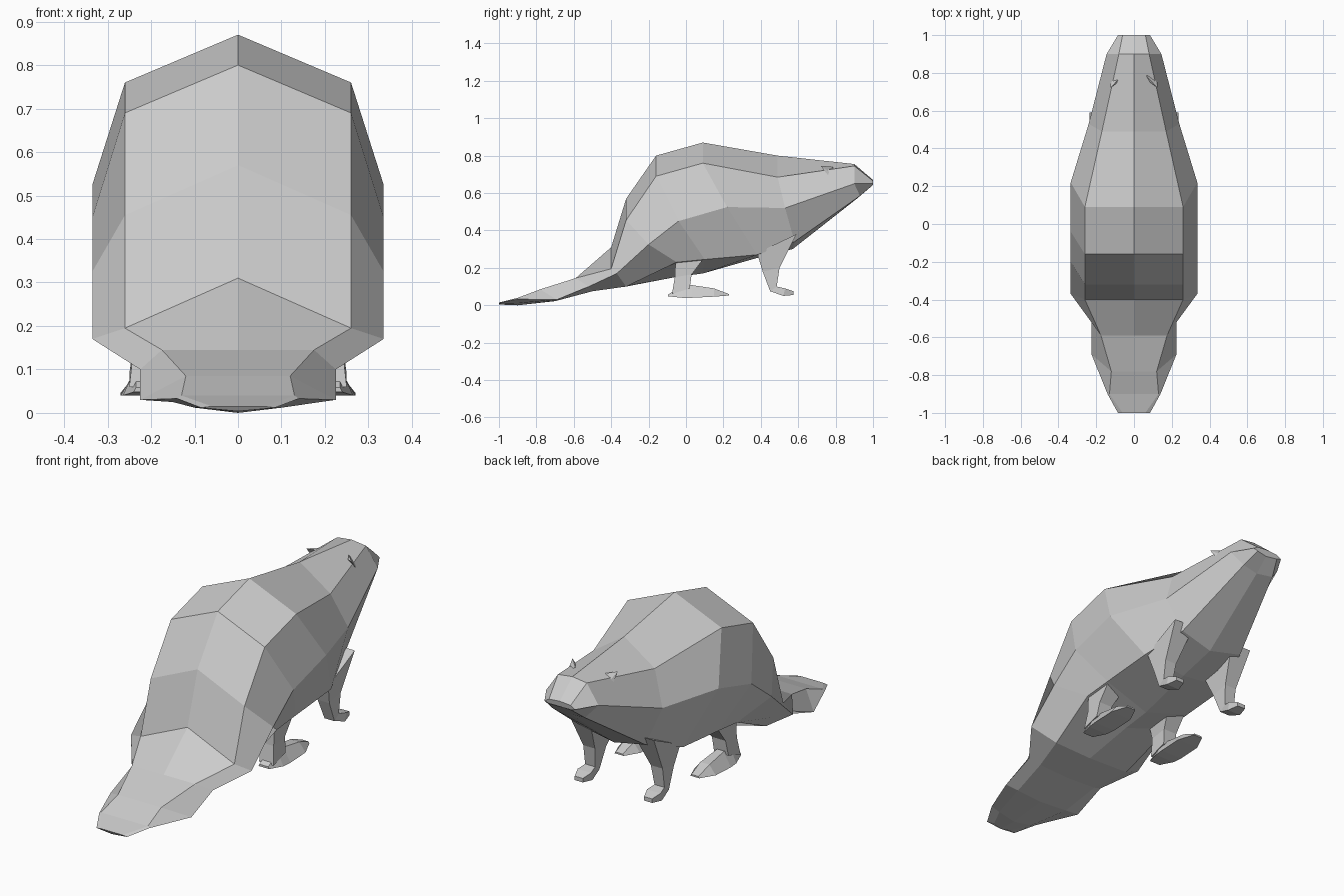
import bpy, bmesh

if "Cube" in bpy.data.objects:
    bpy.data.objects.remove(bpy.data.objects["Cube"])

fur = bpy.data.materials.new("grey_fur")
fur.diffuse_color = (0.6, 0.6, 0.6, 1)
fur.use_nodes = True
fur.node_tree.nodes["Principled BSDF"].inputs["Base Color"].default_value = fur.diffuse_color


def loft(name, rings):
    """Join closed rings of equal point count and cap both ends."""
    bm = bmesh.new()
    loops = [[bm.verts.new(p) for p in r] for r in rings]
    n = len(loops[0])
    for a, b in zip(loops, loops[1:]):
        for i in range(n):
            j = (i + 1) % n
            bm.faces.new((a[i], a[j], b[j], b[i]))
    bm.faces.new(loops[0])
    bm.faces.new(loops[-1])
    bmesh.ops.recalc_face_normals(bm, faces=bm.faces)
    mesh = bpy.data.meshes.new(name)
    bm.to_mesh(mesh)
    bm.free()
    mesh.materials.append(fur)
    obj = bpy.data.objects.new(name, mesh)
    bpy.context.collection.objects.link(obj)


def pair(name, rings):
    """Loft a part on both sides."""
    for side, s in (("right", 1), ("left", -1)):
        loft(f"{side}_{name}", [[(s * x, y, z) for x, y, z in r] for r in rings])


def body_ring(ridge_y, ridge_z, shoulder_x, shoulder_z, flank, low, belly_z):
    """Eight-sided section, mirrored across the middle."""
    half = [(shoulder_x, ridge_y, shoulder_z), flank, low]
    mirrored = [(-x, y, z) for x, y, z in reversed(half)]
    return [(0, ridge_y, ridge_z), *half, (0, low[1] - .01, belly_z), *mirrored]


def leg_ring(y0, z0, y1, z1, xi, xo):
    """Four-sided limb section running from back edge to front edge."""
    return [(xi, y0, z0), (xo, y0, z0), (xo, y1, z1), (xi, y1, z1)]


def foot_ring(y, z0, z1, half, taper):
    """Upright foot section, narrower on top."""
    c = .21
    return [(c - half, y, z0), (c + half, y, z0),
            (c + half - taper, y, z1), (c - half + taper, y, z1)]


# Head and trunk, nose to rump
trunk = [body_ring(*r) for r in (
    (1.0, .67, .06, .665, (.085, 1.0, .65), (.06, 1.0, .643), .64),
    (.90, .755, .08, .745, (.145, .90, .65), (.09, .93, .585), .575),
    (.49, .80, .17, .685, (.24, .53, .52), (.18, .58, .34), .30),
    (.09, .87, .26, .76, (.335, .22, .525), (.25, .38, .27), .25),
    (-.16, .80, .26, .69, (.335, -.04, .45), (.25, .10, .245), .17),
    (-.32, .57, .26, .455, (.335, -.20, .325), (.25, -.05, .23), .15),
    (-.40, .31, .26, .195, (.335, -.37, .17), (.22, -.32, .10), .10))]

# Flat tail, continuing the trunk
tail = [body_ring(*r) for r in (
    (-.59, .145, .175, .145, (.225, -.52, .10), (.17, -.50, .075), .075),
    (-.78, .085, .12, .085, (.225, -.69, .03), (.15, -.69, .025), .022),
    (-.90, .04, .13, .04, (.14, -.90, .033), (.10, -.89, .012), 0),
    (-1.0, .015, .06, .015, (.085, -1.0, .012), (.05, -.99, .008), .004))]
loft("body_and_tail", trunk + tail)

# Front legs with small paws
pair("front_leg", [leg_ring(*s) for s in (
    (.38, .28, .59, .38, .12, .235),
    (.41, .18, .50, .20, .155, .22),
    (.45, .075, .485, .10, .165, .22),
    (.52, .05, .53, .09, .155, .23),
    (.575, .055, .575, .075, .17, .215))])

# Hind legs and long flat feet
pair("hind_leg", [leg_ring(*s) for s in (
    (-.055, .25, .11, .27, .13, .24),
    (-.06, .15, .03, .165, .165, .24),
    (-.075, .06, .02, .09, .17, .25))])
pair("hind_foot", [foot_ring(*s) for s in (
    (-.095, .048, .058, .03, .005),
    (-.02, .04, .105, .055, .03),
    (.03, .04, .108, .06, .04),
    (.15, .046, .09, .06, .035),
    (.23, .052, .06, .025, .005))])

# Ears: spikes pointing up and back, tapering from base to tip
base = [(.065, .785, .74), (.085, .75, .735), (.125, .755, .70), (.11, .785, .70)]
tip = (.125, .72, .746)
pair("ear", [[[b + (t - b) * f for b, t in zip(p, tip)] for p in base]
             for f in (0, .45, .95)])
